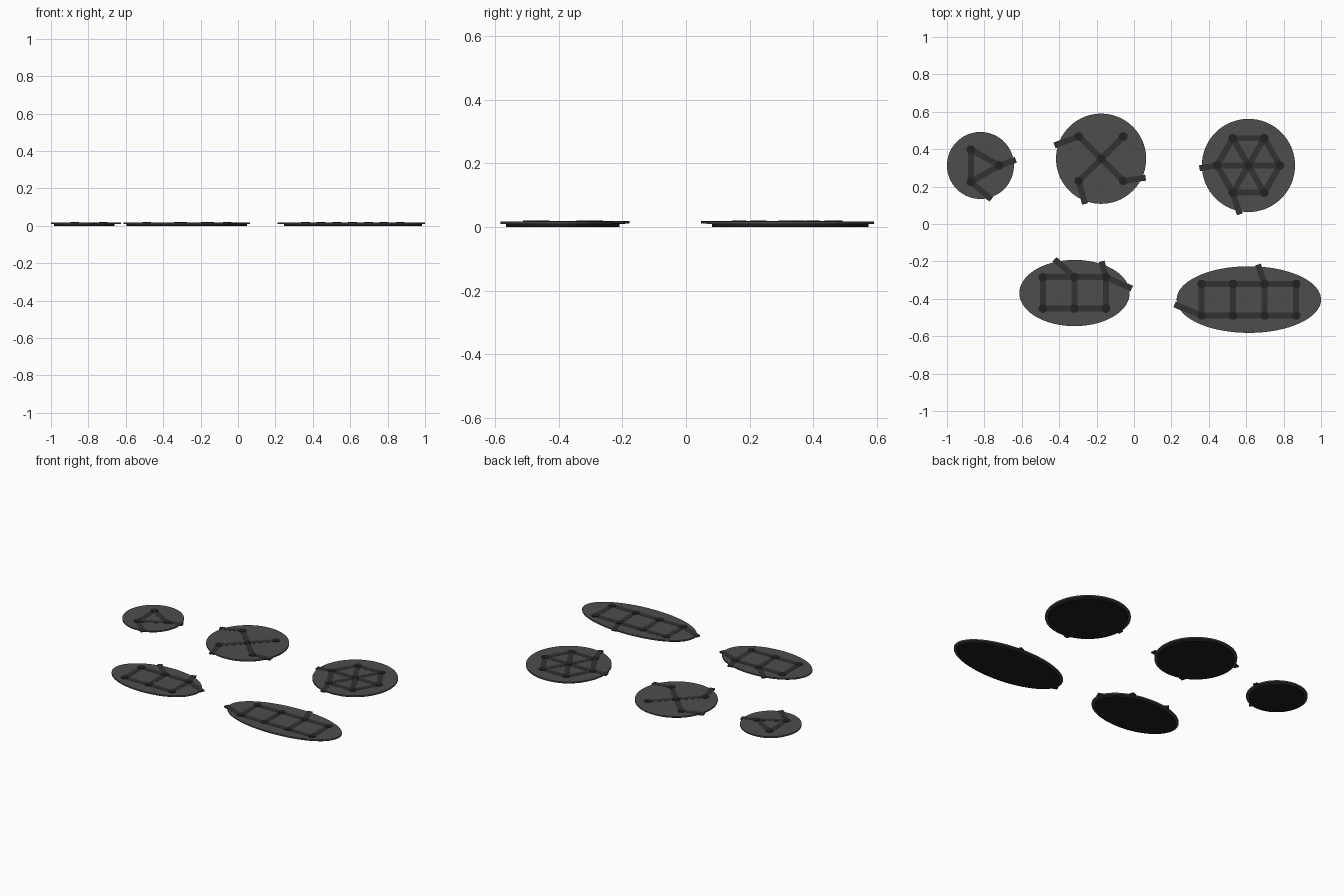
import bpy, math
from mathutils import Vector

if "Cube" in bpy.data.objects:
    bpy.data.objects.remove(bpy.data.objects["Cube"])


def material(name, v):
    m = bpy.data.materials.new(name)
    m.diffuse_color = (v, v, v * 1.04, 1)
    m.use_nodes = True
    m.node_tree.nodes["Principled BSDF"].inputs["Base Color"].default_value = m.diffuse_color
    return m


PLATE = material("plate_grey", 0.075)
BASE = material("base_black", 0.012)
ROD = material("rod_dark", 0.032)
NODE = material("node_dark", 0.016)


def disc(name, c, rx, ry, z0, z1, mat, sides=96):
    bpy.ops.mesh.primitive_cylinder_add(vertices=sides, radius=1, depth=1,
                                        location=(c[0], c[1], (z0 + z1) / 2))
    o = bpy.context.object
    o.name = name
    o.scale = (rx, ry, z1 - z0)
    bpy.ops.object.transform_apply(location=False, rotation=False, scale=True)
    o.data.materials.append(mat)
    bpy.ops.object.shade_smooth_by_angle(angle=math.radians(35))


def rod(name, a, b, z0=0.0105, z1=0.0185, width=0.032):
    a, b = Vector(a), Vector(b)
    d, mid = b - a, (a + b) / 2
    bpy.ops.mesh.primitive_cube_add(size=1, location=(mid.x, mid.y, (z0 + z1) / 2),
                                    rotation=(0, 0, math.atan2(d.y, d.x)))
    o = bpy.context.object
    o.name = name
    o.scale = (d.length, width, z1 - z0)
    bpy.ops.object.transform_apply(location=False, rotation=False, scale=True)
    o.data.materials.append(ROD)


def ladder(xs, y_top, y_low):
    # node rows (top row first) with rails and rungs
    n = len(xs)
    nodes = [(x, y_top) for x in xs] + [(x, y_low) for x in xs]
    links = [(i, i + n) for i in range(n)]
    links += [(i + r, i + r + 1) for r in (0, n) for i in range(n - 1)]
    return nodes, links


def island(name, c, rx, ry, nodes, links, stubs):
    inset = 0.017
    disc(name + "_base", c, rx - inset, ry - inset, 0, 0.009, BASE)
    disc(name + "_plate", c, rx, ry, 0.009, 0.0175, PLATE)
    for a, b in links:
        rod(name + "_link", nodes[a], nodes[b])
    for a, end in stubs:
        rod(name + "_outer_stub", nodes[a], end)
    for p in nodes:
        disc(name + "_node", p, 0.023, 0.023, 0.0105, 0.0205, NODE, 24)


# triangle island
island("triangle", (-0.821, 0.313), 0.179, 0.179,
       [(-0.872, 0.398), (-0.72, 0.313), (-0.872, 0.225)],
       [(0, 1), (1, 2), (2, 0)],
       [(1, (-0.632, 0.343)), (2, (-0.763, 0.132))])

# cross island
cx, cy, s = -0.176, 0.349, 0.119
island("cross", (cx, cy), 0.241, 0.241,
       [(cx, cy), (cx - s, cy + s), (cx + s, cy + s), (cx - s, cy - s), (cx + s, cy - s)],
       [(0, i) for i in range(1, 5)],
       [(1, (-0.425, 0.42)), (3, (-0.262, 0.107)), (4, (0.062, 0.248))])

# hexagon island
hx, hy, r = 0.612, 0.313, 0.168
hexagon = [(hx, hy)] + [(hx + r * math.cos(i * math.pi / 3), hy + r * math.sin(i * math.pi / 3))
                        for i in range(6)]
island("hexagon", (hx, hy), 0.249, 0.249, hexagon,
       [(0, i) for i in range(1, 7)] + [(i, i % 6 + 1) for i in range(1, 7)],
       [(4, (0.35, 0.298)), (5, (0.566, 0.052))])

# short ladder island
nodes, links = ladder([-0.487, -0.318, -0.15], -0.284, -0.452)
island("short_ladder", (-0.318, -0.369), 0.295, 0.177, nodes, links,
       [(1, (-0.425, -0.189)), (2, (-0.173, -0.2)), (2, (-0.012, -0.345))])

# long ladder island
nodes, links = ladder([0.361, 0.53, 0.698, 0.867], -0.321, -0.489)
island("long_ladder", (0.614, -0.404), 0.386, 0.178, nodes, links,
       [(2, (0.663, -0.217)), (4, (0.217, -0.43))])
